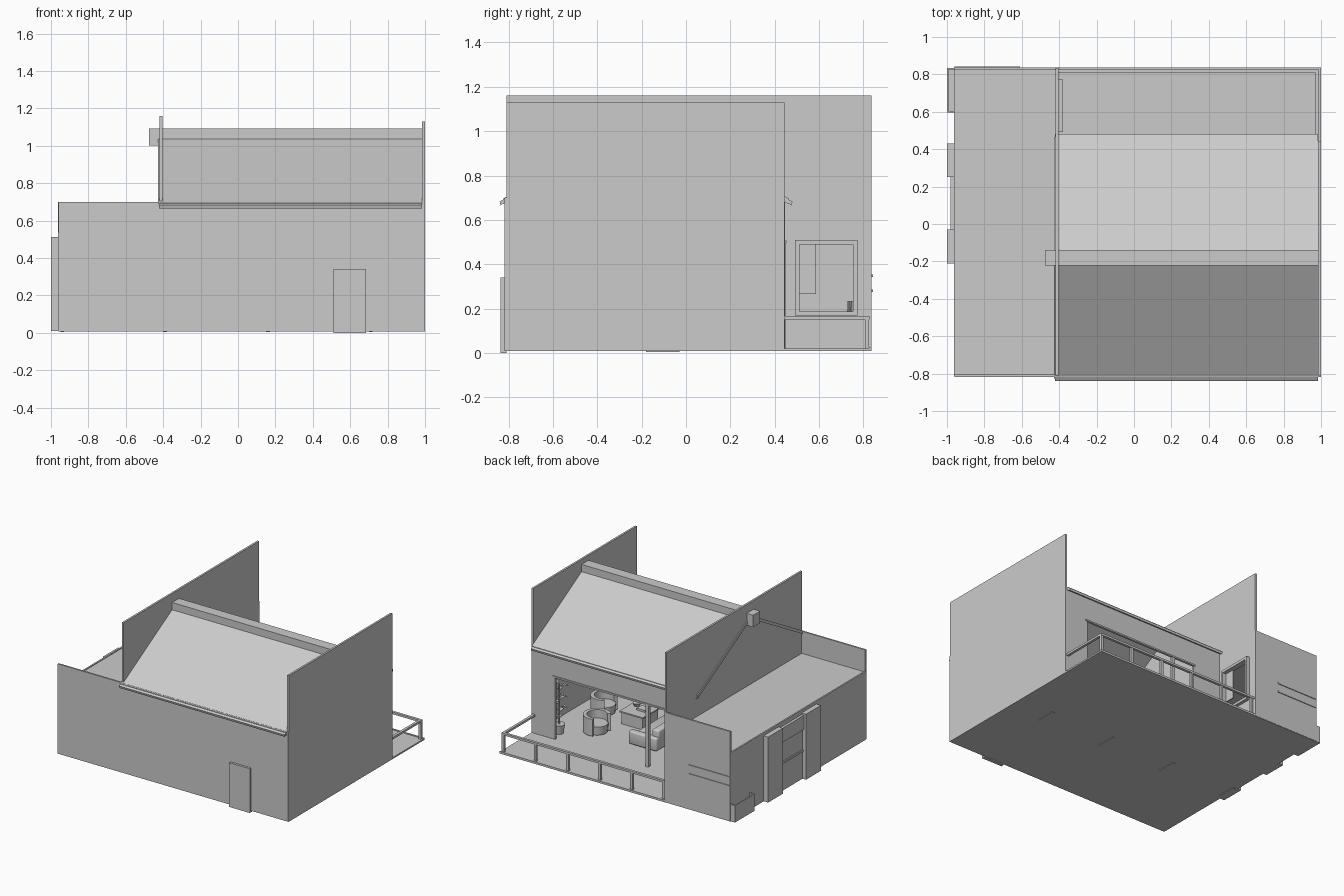
import bpy, bmesh
from math import radians, cos, sin, pi
from mathutils import Vector

if "Cube" in bpy.data.objects:
    bpy.data.objects.remove(bpy.data.objects["Cube"])


def finish(name, bm, smooth=False):
    bmesh.ops.recalc_face_normals(bm, faces=bm.faces)
    me = bpy.data.meshes.new(name)
    bm.to_mesh(me)
    bm.free()
    ob = bpy.data.objects.new(name, me)
    bpy.context.collection.objects.link(ob)
    if smooth:
        bpy.context.view_layer.objects.active = ob
        ob.select_set(True)
        bpy.ops.object.shade_smooth_by_angle()
        ob.select_set(False)
    return ob


def box(name, x0, x1, y0, y1, z0, z1, bevel=0):
    bm = bmesh.new()
    bmesh.ops.create_cube(bm, size=1)
    for v in bm.verts:
        v.co = Vector(((x0 + x1) / 2 + v.co.x * (x1 - x0),
                       (y0 + y1) / 2 + v.co.y * (y1 - y0),
                       (z0 + z1) / 2 + v.co.z * (z1 - z0)))
    if bevel:
        bmesh.ops.bevel(bm, geom=bm.edges[:], offset=bevel, segments=3, profile=0.5, affect='EDGES')
    return finish(name, bm, bevel > 0)


def extrude(name, pts, vec, smooth=False):
    """Closed 3D outline pushed along vec."""
    bm = bmesh.new()
    f = bm.faces.new([bm.verts.new(p) for p in pts])
    r = bmesh.ops.extrude_face_region(bm, geom=[f])
    bmesh.ops.translate(bm, vec=vec, verts=[g for g in r['geom'] if isinstance(g, bmesh.types.BMVert)])
    return finish(name, bm, smooth)


def cyl(name, x, y, z0, z1, r0, r1, n=16):
    bm = bmesh.new()
    bmesh.ops.create_cone(bm, cap_ends=True, segments=n, radius1=r0, radius2=r1, depth=z1 - z0)
    bmesh.ops.translate(bm, vec=(x, y, (z0 + z1) / 2), verts=bm.verts)
    return finish(name, bm, True)


def frame_x(name, x0, x1, y0, y1, z0, z1, w):
    """Rectangular frame lying in a y-z plane."""
    box(name + "_bottom", x0, x1, y0, y1, z0, z0 + w)
    box(name + "_top", x0, x1, y0, y1, z1 - w, z1)
    box(name + "_side_a", x0, x1, y0, y0 + w, z0 + w, z1 - w)
    box(name + "_side_b", x0, x1, y1 - w, y1, z0 + w, z1 - w)


# Floor and deck
box("floor_slab", -0.96, 1.0, -0.81, 0.835, 0.008, 0.02)
for i, x in enumerate((-0.95, -0.4, 0.15, 0.7)):
    box(f"foot_{i}", x, x + 0.02, -0.18, -0.03, 0.004, 0.009)

# Tall gable walls; the dividing wall has a window opening
box("right_wall", 0.985, 1.0, -0.81, 0.445, 0.01, 1.13)
wx = (-0.42, -0.405)
box("dividing_wall_main", *wx, -0.81, 0.505, 0.01, 1.16)
box("dividing_wall_end", *wx, 0.765, 0.835, 0.01, 1.16)
box("dividing_wall_below", *wx, 0.505, 0.765, 0.01, 0.18)
box("dividing_wall_above", *wx, 0.505, 0.765, 0.50, 1.16)
frame_x("window_frame", -0.425, -0.38, 0.492, 0.772, 0.168, 0.51, 0.02)
box("window_inner_panel", -0.418, -0.41, 0.512, 0.587, 0.265, 0.492)

# Front wall with door
box("front_wall", -0.96, 1.0, -0.818, -0.805, 0.01, 0.70)
box("front_door", 0.51, 0.685, -0.835, -0.81, 0.0, 0.34)

# Rear wall around the wide opening
box("rear_pier", 0.80, 0.985, 0.43, 0.447, 0.01, 0.70)
box("rear_side_panel", -0.405, -0.17, 0.43, 0.447, 0.01, 0.70)
box("rear_lintel", -0.17, 0.80, 0.43, 0.447, 0.50, 0.70)
box("opening_track", -0.18, 0.82, 0.444, 0.454, 0.495, 0.507)
box("opening_post", 0.005, 0.03, 0.425, 0.45, 0.02, 0.50)

# Gable roof, gutters and ridge beam
for s, nm in ((-1, "front"), (1, "rear")):
    c = -0.18
    prof = [(c, 1.035), (c, 1.06), (c + s * 0.645, 0.695), (c + s * 0.645, 0.67)]
    extrude(f"{nm}_roof", [(-0.427, y, z) for y, z in prof], (1.412, 0, 0))
    gut = [(c + s * 0.625, 0.692), (c + s * 0.63, 0.70), (c + s * 0.66, 0.682), (c + s * 0.655, 0.665)]
    extrude(f"{nm}_gutter", [(-0.422, y, z) for y, z in gut], (1.405, 0, 0))
box("ridge_beam", -0.475, 0.985, -0.222, -0.138, 1.0, 1.092)

# Low side block
box("side_wall", -0.962, -0.95, -0.81, 0.835, 0.01, 0.535)
box("side_back_wall", -0.962, -0.405, 0.823, 0.837, 0.01, 0.70)
box("side_flat_roof", -0.96, -0.415, -0.81, 0.83, 0.515, 0.53)
for i, z in enumerate((0.275, 0.343)):
    box(f"back_bar_{i}", -0.96, -0.61, 0.835, 0.843, z, z + 0.011)

# Side entrance: pilasters, recessed door and lintel
for i, y in enumerate((-0.21, 0.25)):
    box(f"pilaster_{i}", -1.0, -0.96, y, y + 0.18, 0.01, 0.513)
box("entrance_lintel", -0.982, -0.96, -0.03, 0.25, 0.39, 0.50)
box("entrance_door", -0.97, -0.96, -0.03, 0.25, 0.01, 0.39)
box("entrance_rail", -0.978, -0.965, -0.03, 0.25, 0.22, 0.235)

# Planter
for nm, a in (("outer", (-1.0, -0.992, 0.595, 0.833)), ("end_a", (-0.992, -0.96, 0.595, 0.603)),
              ("end_b", (-0.992, -0.96, 0.825, 0.833))):
    box("planter_" + nm, *a, 0.01, 0.14)
box("planter_soil", -0.992, -0.96, 0.603, 0.825, 0.01, 0.115)

# Deck railing
box("rail_rear", -0.405, 0.99, 0.806, 0.826, 0.15, 0.166)
box("rail_side", 0.97, 0.99, 0.447, 0.806, 0.15, 0.166)
for i in range(6):
    x = 0.97 - i * 0.273
    box(f"rail_post_{i}", x, x + 0.02, 0.806, 0.824, 0.02, 0.15)
box("deck_edge", -0.405, 1.0, 0.824, 0.837, 0.008, 0.024)


# Tub armchairs: round seat with a wrapped back
def armchair(i, x, y, face):
    cyl(f"chair_seat_{i}", x, y, 0.03, 0.095, 0.075, 0.08, 20)
    angs = [face + radians(55 + 250 * k / 16) for k in range(17)]
    pts = [(x + 0.098 * cos(a), y + 0.098 * sin(a), 0.03) for a in angs]
    pts += [(x + 0.072 * cos(a), y + 0.072 * sin(a), 0.03) for a in reversed(angs)]
    extrude(f"chair_back_{i}", pts, (0, 0, 0.13), True)


armchair(0, 0.63, 0.18, pi * 0.9)
armchair(1, 0.77, -0.11, pi)

# Coffee table with small items
box("coffee_table", 0.39, 0.57, -0.22, -0.03, 0.02, 0.11)
box("coffee_table_top", 0.38, 0.58, -0.23, -0.02, 0.11, 0.12)
box("table_book", 0.42, 0.49, -0.16, -0.10, 0.12, 0.135)
cyl("table_bowl", 0.53, -0.16, 0.12, 0.145, 0.018, 0.03)

# Sofa
box("sofa_base", 0.13, 0.33, -0.22, 0.20, 0.03, 0.09, 0.012)
box("sofa_back", 0.09, 0.15, -0.22, 0.20, 0.03, 0.18, 0.012)
for i, y in enumerate((-0.25, 0.18)):
    box(f"sofa_arm_{i}", 0.09, 0.33, y, y + 0.05, 0.03, 0.13, 0.012)

# Potted plant beside the pier
cyl("plant_pot", 0.84, 0.34, 0.02, 0.09, 0.03, 0.042)
cyl("plant_stem", 0.84, 0.34, 0.09, 0.40, 0.007, 0.005, 8)
for k in range(14):
    a, z = k * 2.4, 0.13 + k * 0.02
    d, n = Vector((cos(a), sin(a), 0)), Vector((-sin(a), cos(a), 0)) * 0.016
    b = Vector((0.84, 0.34, z))
    m, t = b + d * 0.035 + Vector((0, 0, 0.025)), b + d * 0.065 + Vector((0, 0, 0.015))
    extrude(f"plant_leaf_{k}", [b, m + n, t, m - n], (0, 0, 0.003))

# Counter and bottles inside the window
box("window_counter", -0.60, -0.43, 0.45, 0.80, 0.165, 0.18)
for i, y in enumerate((0.735, 0.75)):
    cyl(f"bottle_{i}", -0.46, y, 0.18, 0.235, 0.009, 0.006, 10)
